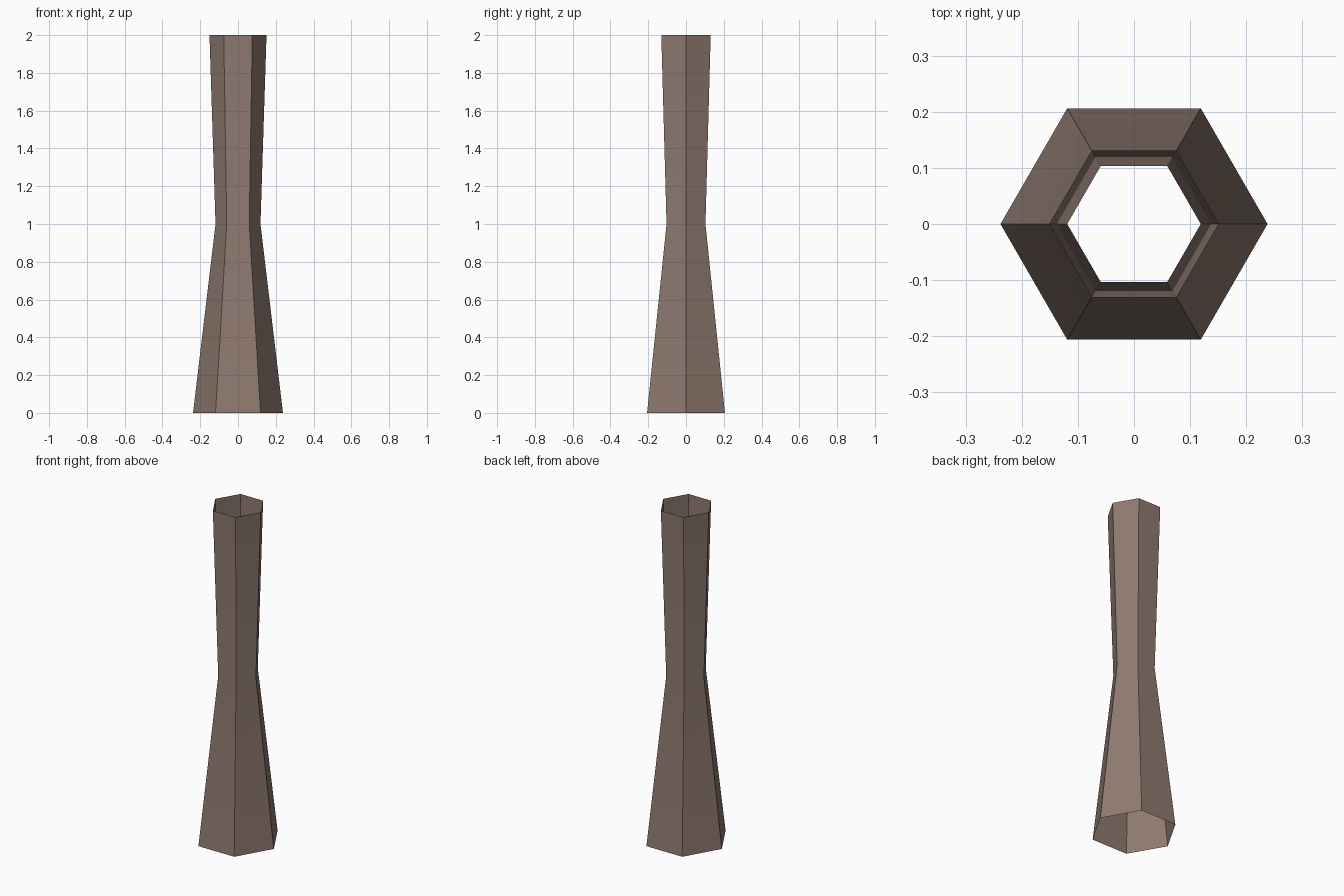
import bpy, bmesh, math

if "Cube" in bpy.data.objects:
    bpy.data.objects.remove(bpy.data.objects["Cube"])

# Profile of the hollow hexagonal trunk: (radius, height)
PROFILE = [(0.238, 0.0), (0.119, 1.0), (0.151, 2.0)]
SIDES = 6

mat = bpy.data.materials.new("dull brown")
mat.diffuse_color = (0.275, 0.195, 0.16, 1.0)
mat.use_nodes = True
mat.node_tree.nodes["Principled BSDF"].inputs["Base Color"].default_value = mat.diffuse_color

# Open-ended tube: stack hexagon rings and skin them
bm = bmesh.new()
rings = []
for r, z in PROFILE:
    rings.append([bm.verts.new((r * math.cos(math.tau * i / SIDES),
                                r * math.sin(math.tau * i / SIDES), z))
                  for i in range(SIDES)])
for low, high in zip(rings, rings[1:]):
    for i in range(SIDES):
        j = (i + 1) % SIDES
        bm.faces.new((low[i], low[j], high[j], high[i]))

mesh = bpy.data.meshes.new("trunk")
bm.to_mesh(mesh)
bm.free()
mesh.materials.append(mat)
trunk = bpy.data.objects.new("trunk", mesh)
bpy.context.collection.objects.link(trunk)

# Smooth across the gentle waist, sharp along the six corners
bpy.context.view_layer.objects.active = trunk
trunk.select_set(True)
bpy.ops.object.shade_smooth_by_angle(angle=math.radians(30))
